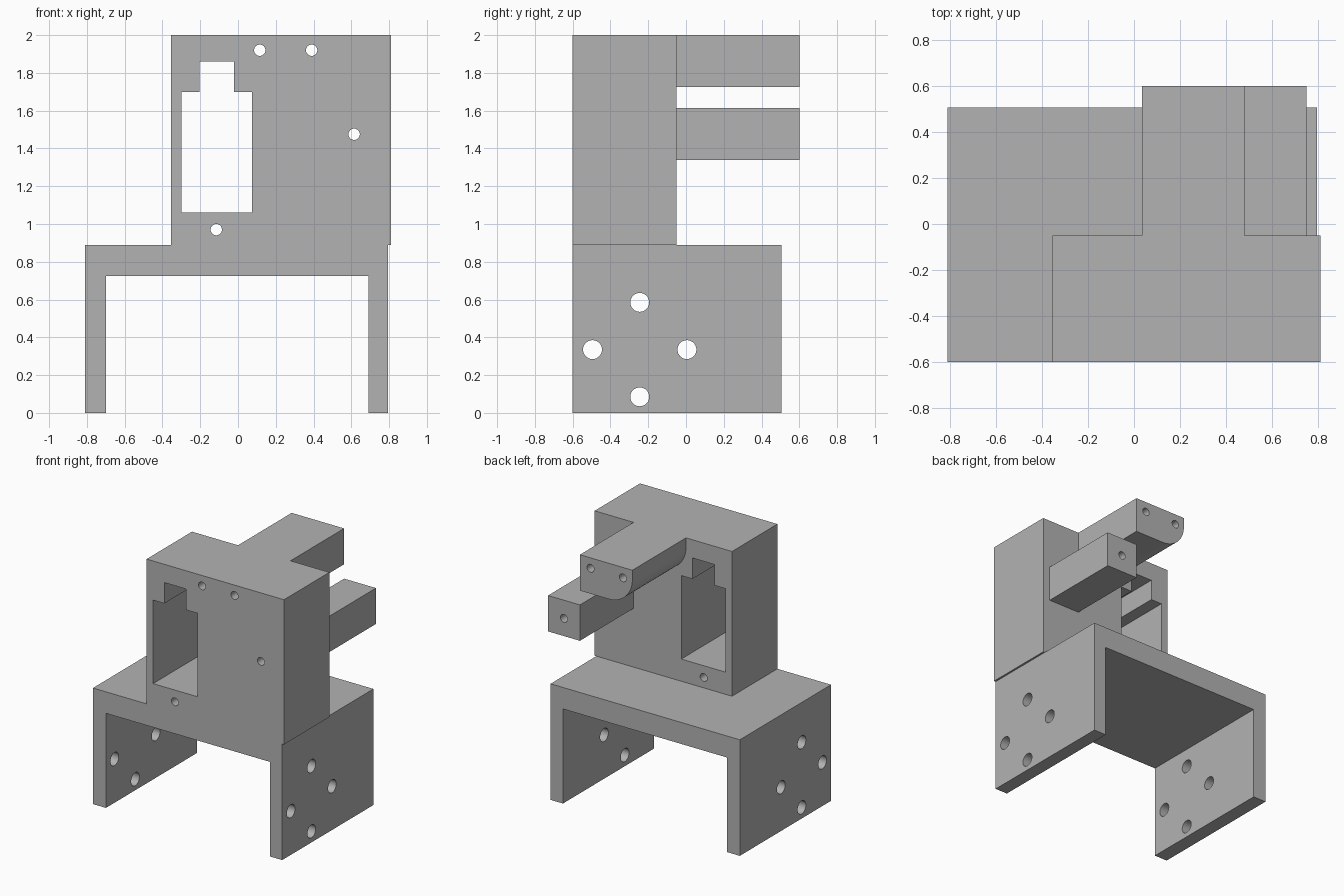
import bpy, bmesh, math
from mathutils import Vector

cube = bpy.data.objects.get("Cube")
if cube:
    bpy.data.objects.remove(cube, do_unlink=True)

grey = bpy.data.materials.new("plain grey")
grey.use_nodes = True
grey.diffuse_color = (0.45, 0.45, 0.45, 1)
grey.node_tree.nodes["Principled BSDF"].inputs["Base Color"].default_value = (0.45, 0.45, 0.45, 1)

FRONT, BACK = -0.60, 0.60
WALL_BACK = -0.05
DECK = 0.89


def prism(name, profile, start, end, axis="Y"):
    """Extrude a closed profile, (x, z) along Y or (y, z) along X."""
    def place(p, d):
        return Vector((p[0], d, p[1])) if axis == "Y" else Vector((d, p[0], p[1]))
    bm = bmesh.new()
    face = bm.faces.new([bm.verts.new(place(p, start)) for p in profile])
    ext = bmesh.ops.extrude_face_region(bm, geom=[face])
    moved = [v for v in ext["geom"] if isinstance(v, bmesh.types.BMVert)]
    shift = place((0, 0), end - start)
    bmesh.ops.translate(bm, verts=moved, vec=shift)
    bmesh.ops.recalc_face_normals(bm, faces=bm.faces)
    mesh = bpy.data.meshes.new(name)
    bm.to_mesh(mesh)
    bm.free()
    mesh.materials.append(grey)
    obj = bpy.data.objects.new(name, mesh)
    bpy.context.scene.collection.objects.link(obj)
    return obj


def rect(a0, a1, z0, z1):
    return [(a0, z0), (a1, z0), (a1, z1), (a0, z1)]


def arc(cx, cz, r, a0, a1, steps):
    angles = [math.radians(a0 + (a1 - a0) * i / steps) for i in range(steps + 1)]
    return [(cx + r * math.cos(a), cz + r * math.sin(a)) for a in angles]


def cut(obj, profile, axis="Y"):
    """Cut a profile right through an object, then drop the cutter."""
    cutter = prism("cutter", profile, -1.5, 1.5, axis)
    cutter.hide_render = True
    mod = obj.modifiers.new("cut", "BOOLEAN")
    mod.operation = "DIFFERENCE"
    mod.solver = "EXACT"
    mod.object = cutter
    bpy.ops.object.select_all(action="DESELECT")
    bpy.context.view_layer.objects.active = obj
    obj.select_set(True)
    bpy.ops.object.modifier_apply(modifier=mod.name)
    bpy.data.objects.remove(cutter, do_unlink=True)


def drill(obj, a, z, r, axis="Y"):
    cut(obj, arc(a, z, r, 0, 360, 32)[:-1], axis)


# Bridge-shaped base with four bolt holes through both legs
base = prism("base_bracket", [
    (-0.81, 0), (-0.70, 0), (-0.70, 0.725), (0.69, 0.725),
    (0.69, 0), (0.795, 0), (0.795, DECK), (-0.81, DECK)], FRONT, 0.505)
for dy, dz in ((0, 0.25), (0, -0.25), (0.25, 0), (-0.25, 0)):
    drill(base, -0.245 + dy, 0.335 + dz, 0.05, "X")

# Upright block with a stepped window
upright = prism("upright_block", rect(-0.355, 0.81, DECK, 2), FRONT, WALL_BACK)
cut(upright, [(-0.30, 1.06), (0.075, 1.06), (0.075, 1.70), (-0.02, 1.70),
              (-0.02, 1.86), (-0.205, 1.86), (-0.205, 1.70), (-0.30, 1.70)])

# Upper arm with one rounded lower edge, and square lower arm
R = 0.20
upper_arm = prism("upper_arm",
                  [(0.48, 1.725), (0.48, 2), (0.035, 2)]
                  + arc(0.035 + R, 1.725 + R, R, 180, 270, 16), WALL_BACK, BACK)
lower_arm = prism("lower_arm", rect(0.48, 0.75, 1.34, 1.615), WALL_BACK, BACK)

# Screw holes running front to back
for x, z, arm in ((0.115, 1.92, upper_arm), (0.39, 1.92, upper_arm),
                  (0.615, 1.475, lower_arm), (-0.115, 0.97, None)):
    drill(upright, x, z, 0.03)
    if arm:
        drill(arm, x, z, 0.03)

# Smooth the round walls, keep the edges sharp
bpy.ops.object.select_all(action="DESELECT")
for obj in (base, upright, upper_arm, lower_arm):
    obj.select_set(True)
bpy.context.view_layer.objects.active = base
bpy.ops.object.shade_smooth_by_angle(angle=math.radians(30))
